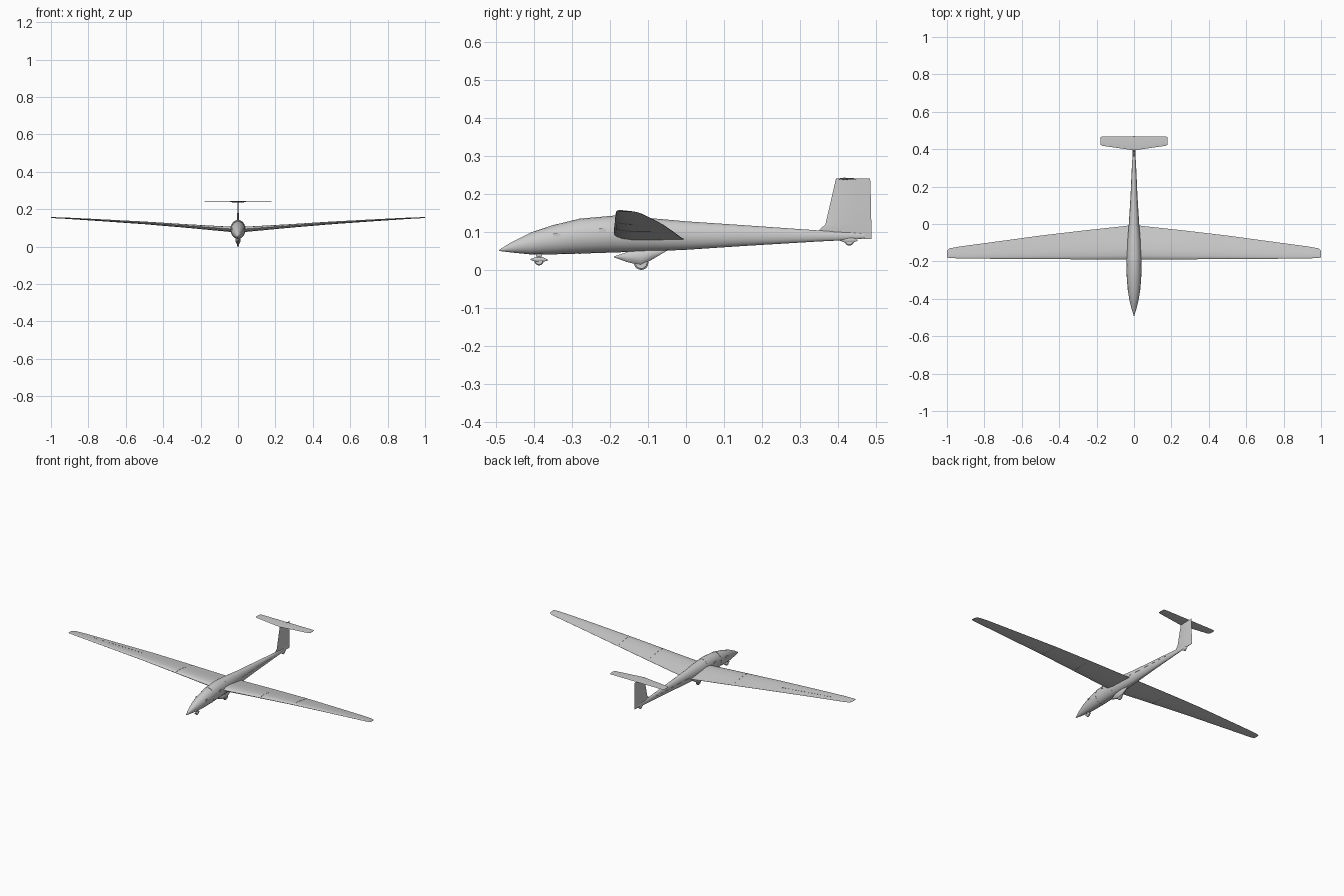
import bpy, bmesh, math
from mathutils import Vector

if "Cube" in bpy.data.objects:
    bpy.data.objects.remove(bpy.data.objects["Cube"])


def finish(name, bm, angle=35):
    bmesh.ops.remove_doubles(bm, verts=bm.verts, dist=1e-6)
    bmesh.ops.recalc_face_normals(bm, faces=bm.faces)
    me = bpy.data.meshes.new(name)
    bm.to_mesh(me)
    bm.free()
    ob = bpy.data.objects.new(name, me)
    bpy.context.collection.objects.link(ob)
    bpy.ops.object.select_all(action='DESELECT')
    ob.select_set(True)
    bpy.context.view_layer.objects.active = ob
    bpy.ops.object.shade_smooth_by_angle(angle=math.radians(angle))
    return ob


def loft(name, rings, angle=35):
    """Skin a list of equal-length closed rings and cap both ends."""
    bm = bmesh.new()
    vs = [[bm.verts.new(p) for p in r] for r in rings]
    n = len(vs[0])
    for a, b in zip(vs, vs[1:]):
        for i in range(n):
            j = (i + 1) % n
            bm.faces.new((a[i], a[j], b[j], b[i]))
    bm.faces.new(vs[0])
    bm.faces.new(vs[-1])
    return finish(name, bm, angle)


# fuselage stations: y, half width, bottom z, top z
BODY = [(-.492, .001, .050, .053), (-.46, .011, .046, .073), (-.41, .024, .041, .098),
        (-.35, .034, .041, .118), (-.28, .039, .043, .135), (-.19, .040, .046, .143),
        (-.10, .036, .049, .137), (0, .027, .053, .128), (.15, .018, .063, .118),
        (.35, .009, .075, .104), (.43, .005, .079, .100), (.47, .002, .084, .095)]


def body_at(y):
    for a, b in zip(BODY, BODY[1:]):
        if y <= b[0]:
            t = (y - a[0]) / (b[0] - a[0])
            return [p + (q - p) * t for p, q in zip(a, b)]
    return list(BODY[-1])


def body_ring(y, grow=0, n=20):
    _, w, lo, hi = body_at(y)
    mid, h = (lo + hi) / 2, (hi - lo) / 2 + grow
    return [((w + grow) * math.cos(2 * math.pi * i / n), y,
             mid + h * math.sin(2 * math.pi * i / n)) for i in range(n)]


loft("fuselage", [body_ring(s[0]) for s in BODY])
# canopy seams
for name, y in (("canopy_front_seam", -.28), ("canopy_rear_seam", -.155)):
    loft(name, [body_ring(y - .002, .0008), body_ring(y + .002, .0008)])

# wing stations: x, leading y, trailing y, z, thickness
WING = [(0, -.19, .0, .093, .030), (.04, -.19, -.010, .095, .028),
        (.28, -.189, -.036, .113, .019), (.5, -.187, -.062, .129, .014),
        (.75, -.186, -.096, .144, .009), (.93, -.184, -.120, .154, .006),
        (.985, -.182, -.130, .156, .004), (1.0, -.178, -.142, .157, .002)]
FOIL = [(0, 0), (.03, .25), (.12, .45), (.3, .55), (.6, .36), (1, .03),
        (1, -.03), (.6, -.28), (.3, -.45), (.12, -.38), (.03, -.22)]


def wing_at(x):
    for a, b in zip(WING, WING[1:]):
        if x <= b[0]:
            t = (x - a[0]) / (b[0] - a[0])
            return [p + (q - p) * t for p, q in zip(a, b)]


def wing_ring(x, side=1, grow=0):
    _, le, te, z, th = wing_at(x)
    return [(side * x, le + (te - le) * c,
             z - .07 * (te - le) * c + (th + grow) * u) for c, u in FOIL]


for label, s in (("right", 1), ("left", -1)):
    loft(label + "_wing", [wing_ring(w[0], s) for w in WING], 40)
# panel seams on the wings
for i, (x, s) in enumerate(((.28, 1), (.5, 1), (.28, -1))):
    loft("wing_seam_%d" % i, [wing_ring(x - .002, s, .002), wing_ring(x + .002, s, .002)])


def prism(name, pts, x, thick):
    """Side outline in y,z given thickness in x."""
    return loft(name, [[(x - thick / 2, y, z) for y, z in pts],
                       [(x + thick / 2, y, z) for y, z in pts]], 30)


def box(bm, loc, size):
    vs = bmesh.ops.create_cube(bm, size=1)["verts"]
    for v in vs:
        v.co = Vector(loc) + Vector([v.co[k] * size[k] for k in range(3)])


# row of small turbulator blocks on the left wing
bm = bmesh.new()
for i in range(16):
    x = .56 + i * .02
    _, le, te, z, th = wing_at(x)
    c = te - le
    box(bm, (-x, le + .6 * c, z - .042 * c + .36 * th), (.010, .004, .002))
finish("wing_turbulators", bm)

# fin stations: z, leading y, trailing y, half thickness
fin = [(.082, .40, .488, .002), (.105, .350, .489, .004), (.12, .367, .488, .005),
       (.18, .381, .487, .004), (.241, .395, .485, .003)]
loft("tail_fin", [[(0, a, z), (h, a + .25 * (b - a), z), (h * .7, a + .6 * (b - a), z),
                   (0, b, z), (-h * .7, a + .6 * (b - a), z),
                   (-h, a + .25 * (b - a), z)] for z, a, b, h in fin])

# tailplane
tail = [(-.18, .424, .464, .001), (-.17, .418, .468, .0015), (0, .394, .468, .003),
        (.17, .418, .468, .0015), (.18, .424, .464, .001)]
loft("tailplane", [[(x, a, .240), (x, a + .3 * (b - a), .240 + h), (x, b, .240),
                    (x, a + .3 * (b - a), .240 - h)] for x, a, b, h in tail])


def wheel(name, y, z, r, w):
    n = 20
    prof = [(-w / 2, .45), (-w / 2, .8), (-w / 4, 1), (w / 4, 1), (w / 2, .8), (w / 2, .45)]
    loft(name, [[(x, y + r * k * math.cos(2 * math.pi * i / n),
                  z + r * k * math.sin(2 * math.pi * i / n)) for i in range(n)]
                for x, k in prof])


# landing gear
wheel("nose_wheel", -.387, .024, .012, .009)
wheel("main_wheel", -.118, .019, .019, .012)
wheel("tail_wheel", .430, .076, .012, .007)


def pod(name, stations):
    """Streamlined wheel fairing from y, half width, bottom z, top z."""
    loft(name, [[(w * math.cos(math.pi * i / 5), y,
                  (a + b) / 2 + (b - a) / 2 * math.sin(math.pi * i / 5))
                 for i in range(10)] for y, w, a, b in stations])


pod("nose_wheel_fairing", [(-.410, .001, .027, .029), (-.395, .006, .020, .034),
                           (-.378, .006, .021, .034), (-.363, .001, .025, .027)])
prism("nose_strut", [(-.393, .03), (-.381, .03), (-.378, .046), (-.396, .046)], 0, .005)
pod("main_wheel_fairing", [(-.189, .002, .033, .036), (-.155, .011, .020, .048),
                           (-.12, .014, .011, .058), (-.09, .011, .026, .058),
                           (-.048, .002, .052, .056)])
pod("tail_wheel_fairing", [(.405, .001, .077, .080), (.422, .005, .070, .088),
                           (.438, .005, .071, .088), (.452, .001, .077, .080)])

# small cockpit vents, and side trim line, mirrored on both sides
for label, s in (("right", 1), ("left", -1)):
    bm = bmesh.new()
    for y, z in ((-.34, .092), (-.22, .105)):
        box(bm, (s * (body_at(y)[1] - .002), y, z), (.006, .018, .009))
    finish(label + "_vents", bm)
    loft(label + "_trim_line", [[(s * (body_at(y)[1] + d), y, .093 + e) for d, e in
                                 ((-.003, -.001), (.0006, -.001), (.0006, .001), (-.003, .001))]
                                for y in (-.01, .15, .30)])
